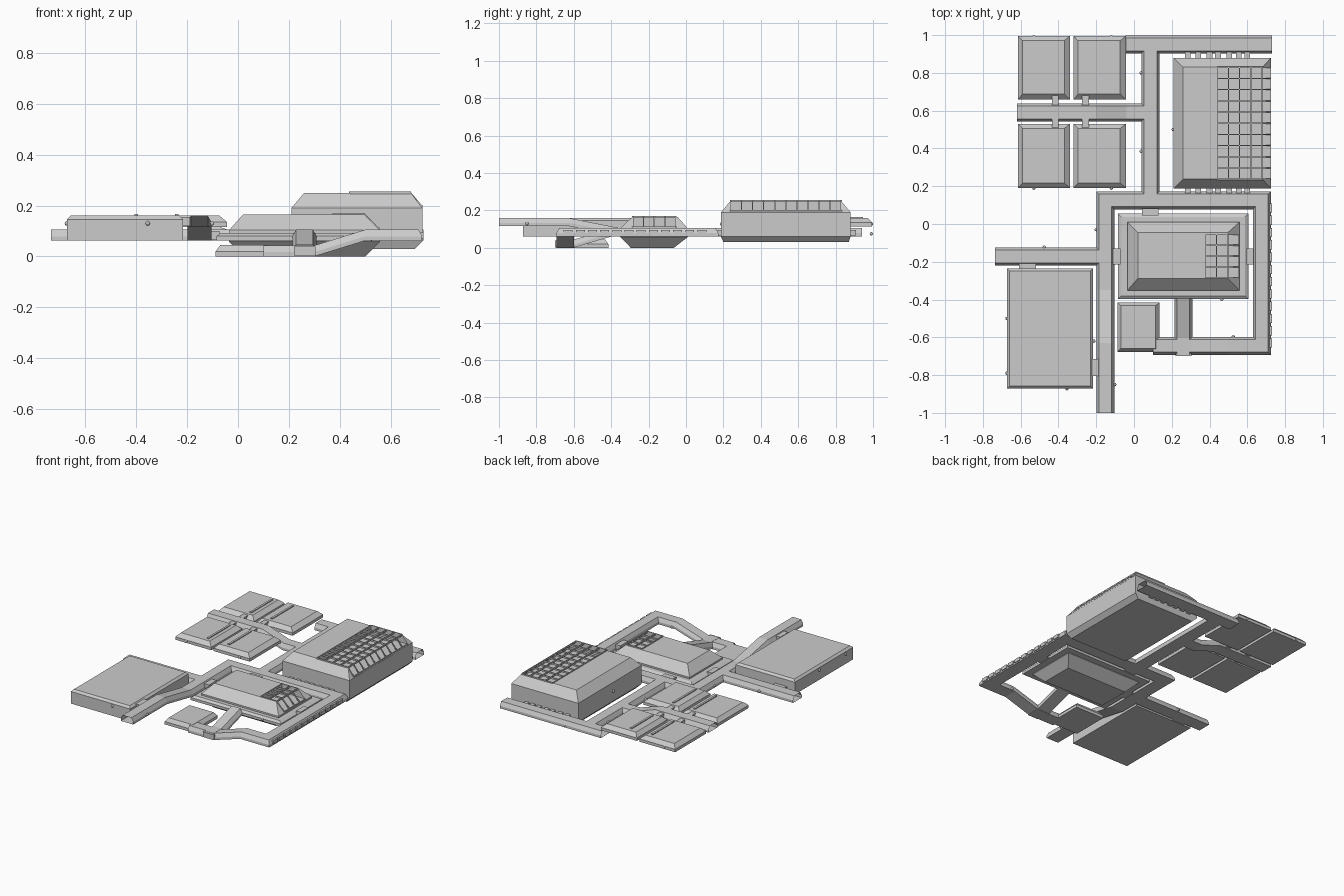
import bpy, bmesh, math
from mathutils import Vector

if "Cube" in bpy.data.objects:
    bpy.data.objects.remove(bpy.data.objects["Cube"])


def make(name, bm):
    bmesh.ops.recalc_face_normals(bm, faces=bm.faces)
    me = bpy.data.meshes.new(name)
    bm.to_mesh(me)
    bm.free()
    ob = bpy.data.objects.new(name, me)
    bpy.context.collection.objects.link(ob)
    return ob


def stack(name, rings):
    """Closed solid lofted through rectangles (x0, x1, y0, y1, z)."""
    bm = bmesh.new()
    loops = [[bm.verts.new(p) for p in ((a, c, z), (b, c, z), (b, d, z), (a, d, z))]
             for a, b, c, d, z in rings]
    for lo, hi in zip(loops, loops[1:]):
        for i in range(4):
            j = (i + 1) % 4
            bm.faces.new((lo[i], lo[j], hi[j], hi[i]))
    bm.faces.new(loops[0])
    bm.faces.new(loops[-1])
    return make(name, bm)


def box(name, x0, x1, y0, y1, z0, z1):
    return stack(name, [(x0, x1, y0, y1, z0), (x0, x1, y0, y1, z1)])


def sweep(name, path, section, caps=False):
    """Sweep a (side, up) section along a path with mitred plan corners."""
    pts = [Vector(p) for p in path]
    dirs = [(b - a).to_2d().normalized() for a, b in zip(pts, pts[1:])]
    bm = bmesh.new()
    loops = []
    for i, p in enumerate(pts):
        d0, d1 = dirs[max(i - 1, 0)], dirs[min(i, len(dirs) - 1)]
        n0, n1 = Vector((-d0.y, d0.x)), Vector((-d1.y, d1.x))
        m = (n0 + n1) / (1 + n0.dot(n1))
        loops.append([bm.verts.new((p.x + m.x * s, p.y + m.y * s, p.z + u))
                      for s, u in section])
    n = len(section)
    for a, b in zip(loops, loops[1:]):
        for i in range(n):
            j = (i + 1) % n
            bm.faces.new((a[i], a[j], b[j], b[i]))
    if caps:
        bm.faces.new(loops[0])
        bm.faces.new(loops[-1])
    return make(name, bm)


def recess(ob, x0, x1, y0, y1, z0, z1):
    cut = box(ob.name + "_cutter", x0, x1, y0, y1, z0, z1)
    cut.hide_render = True
    cut.hide_viewport = True
    cut.display_type = 'WIRE'
    mod = ob.modifiers.new("skylight", 'BOOLEAN')
    mod.operation = 'DIFFERENCE'
    mod.solver = 'EXACT'
    mod.object = cut
    dg = bpy.context.evaluated_depsgraph_get()
    ob.data = bpy.data.meshes.new_from_object(ob.evaluated_get(dg))
    ob.modifiers.clear()
    bpy.data.objects.remove(cut)


def lattice(name, x0, xb, x1, y0, y1, zt, zb, cols, rows):
    """Window bars over a flat roof that folds down a slope at xb."""
    w = 0.003
    sec = [(-w, -0.006), (w, -0.006), (w, 0.005), (-w, 0.005)]
    for i in range(rows + 1):
        y = y0 + (y1 - y0) * i / rows
        sweep(name + "_rafter", [(x0, y, zt), (xb, y, zt), (x1, y, zb)], sec, True)
    for i in range(cols + 1):
        x = x0 + (xb - x0) * i / cols
        box(name + "_purlin", x - w, x + w, y0, y1, zt - 0.006, zt + 0.005)
    box(name + "_sill", x1 - w, x1 + w, y0, y1, zb - 0.006, zb + 0.005)


# corridors: open-ended tubes with chamfered tops
H = 0.0475
TUBE = [(-H, 0), (H, 0), (H, .017), (H - .014, .043), (-H + .014, .043), (-H, .017)]
L = 0.062
sweep("main_loop_corridor",
      [(-.152, -1, .117), (-.152, -.63, .117), (-.152, -.35, L), (-.152, .125, L),
       (.677, .125, L), (.677, -.645, L), (.5, -.645, L), (.3, -.645, 0), (.1, -.645, 0)], TUBE)
sweep("north_corridor", [(.087, .14, L), (.087, .94, L)], TUBE)
sweep("back_corridor", [(.73, .95, L), (-.045, .95, L)], TUBE)
sweep("west_corridor", [(-.15, -.172, L), (-.735, -.172, L)], TUBE)
sweep("panel_corridor", [(.09, .59, L), (-.04, .59, L), (-.2, .59, .115), (-.62, .59, .115)], TUBE)
sweep("ramp_corridor", [(.261, -.69, .001), (.261, -.6, .001), (.261, -.395, L)], TUBE)

# large hall with skylight
hall = stack("large_hall", [(.24, .695, .2, .87, .03), (.21, .725, .187, .88, .06),
                            (.21, .725, .187, .88, .19), (.26, .68, .237, .83, .25)])
recess(hall, .44, .8, .237, .83, .197, .3)
lattice("hall_skylight", .44, .678, .722, .237, .83, .25, .197, 4, 10)

# middle hall with flared hull, rim and skylight
mid = stack("middle_hall", [(.02, .5, -.295, -.065, 0), (-.035, .558, -.352, .01, .058),
                            (-.035, .558, -.352, .01, .103), (.02, .497, -.288, -.045, .165)])
recess(mid, .375, .7, -.285, -.055, .11, .2)
lattice("middle_skylight", .375, .497, .553, -.285, -.055, .165, .108, 2, 4)
stack("middle_hall_rim", [(-.085, .605, -.397, .055, .062), (-.085, .605, -.397, .055, .08),
                          (-.067, .587, -.38, .037, .092)])

# low west block and small sunken room
stack("west_block", [(-.672, -.217, -.872, -.235, .062), (-.672, -.217, -.872, -.235, .146),
                     (-.658, -.231, -.858, -.249, .16)])
stack("sunken_room", [(-.088, .135, -.678, -.415, 0), (-.088, .135, -.678, -.415, .02),
                      (-.07, .115, -.66, -.432, .044)])

# four chamfered pads with a raised rib and link to the corridor
for x0, x1, rib in ((-.614, -.339, -.4), (-.32, -.043, -.24)):
    for y0, y1 in ((.19, .53), (.66, .995)):
        stack("pad", [(x0, x1, y0, y1, .115), (x0, x1, y0, y1, .135),
                      (x0 + .024, x1 - .03, y0 + .027, y1 - .024, .16)])
        box("pad_rib", rib - .007, rib + .007, y0 + .05, y1 - .05, .155, .166)
    for y0, y1 in ((.51, .56), (.63, .68)):
        box("pad_link", rib - .034, rib + .001, y0, y1, .122, .155)

# short link blocks between rooms and corridors (x0, x1, y0, y1, z0, z1)
for b in ((-.11, -.072, -.215, -.13, .065, .1), (.595, .632, -.215, -.13, .065, .1),
          (.043, .13, .045, .082, .065, .1), (-.61, -.52, -.24, -.21, .065, .1),
          (-.222, -.188, -.805, -.715, .12, .155), (.22, .305, -.7, -.685, .003, .04)):
    box("link_block", *b)

# hall docking pegs on both long corridors
for x in (.285, .34, .4, .445, .505, .555, .6):
    box("back_peg", x - .015, x + .015, .875, .91, .066, .096)
    box("front_peg", x - .015, x + .015, .165, .19, .066, .096)

# row of window bumps on the east corridor
for i in range(12):
    y = -.63 + i * .065
    box("window_bump", .718, .73, y - .024, y + .024, .07, .095)

# little round lamps on the outer walls
for x, y, z in ((-.53, .993, .127), (-.12, .993, .127), (.23, .995, .075), (.038, .8, .075),
                (.038, .385, .075), (.208, .5, .13), (-.53, .19, .127), (-.12, .19, .127),
                (-.2, -.03, .075), (-.475, -.123, .075), (-.673, -.5, .13), (-.673, -.79, .13),
                (-.355, -.872, .13), (-.102, -.85, .13), (-.213, -.62, .13), (.137, -.62, .02),
                (.525, -.597, .07), (.465, -.398, .075)):
    bm = bmesh.new()
    bmesh.ops.create_uvsphere(bm, u_segments=10, v_segments=6, radius=.009)
    bmesh.ops.translate(bm, verts=bm.verts, vec=(x, min(y, .991), z))
    make("wall_lamp", bm)
